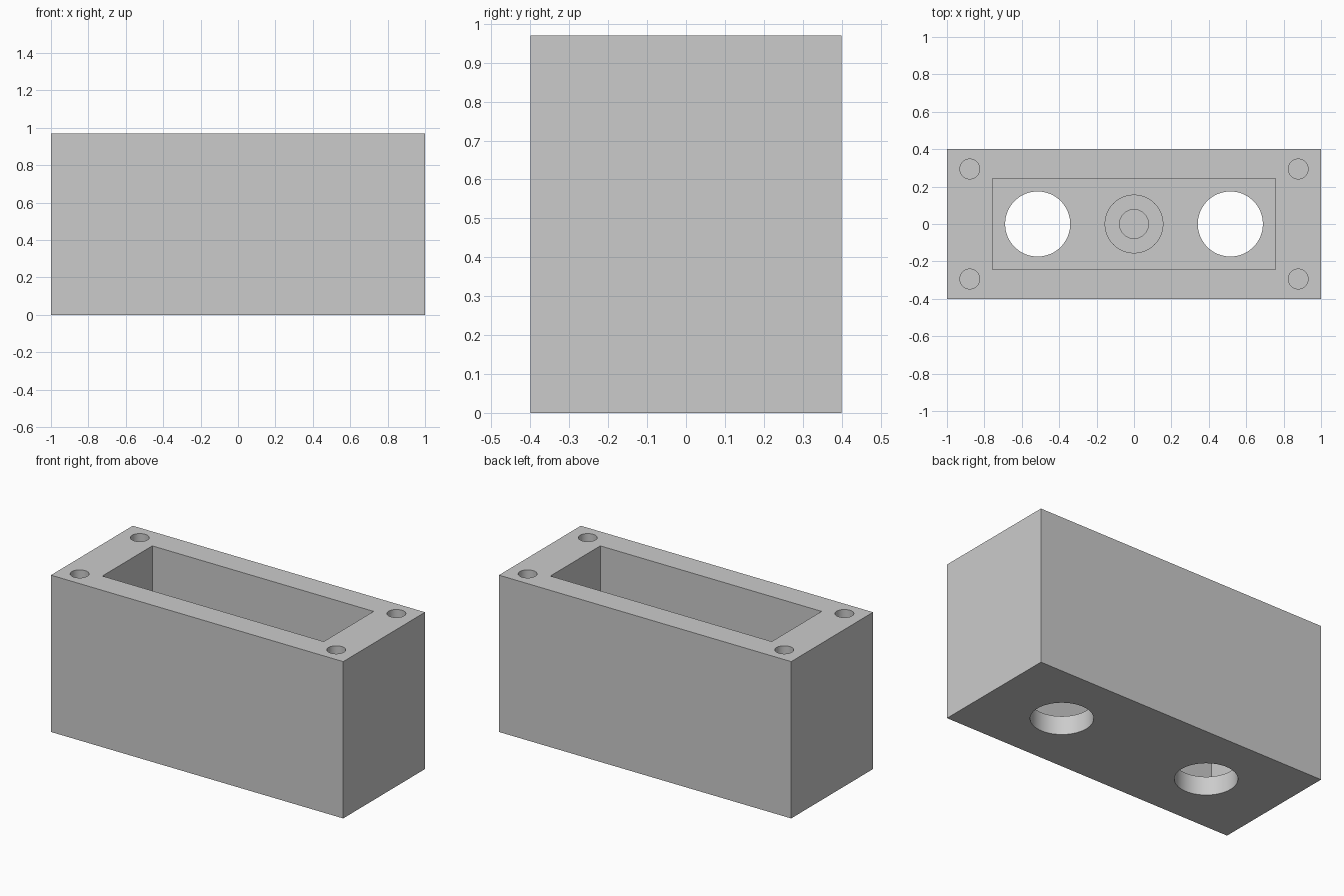
import bpy
import math

cube = bpy.data.objects.get("Cube")
if cube:
    bpy.data.objects.remove(cube, do_unlink=True)

LENGTH, DEPTH, HEIGHT = 2.0, 0.8, 0.97
FLOOR = 0.115
POST_TOP = 0.36

grey = bpy.data.materials.new("plain grey")
grey.use_nodes = True
colour = (0.6, 0.6, 0.6, 1)
grey.diffuse_color = colour
grey.node_tree.nodes["Principled BSDF"].inputs["Base Color"].default_value = colour


def block(name, sx, sy, z0, z1):
    bpy.ops.mesh.primitive_cube_add(size=1, location=(0, 0, (z0 + z1) / 2))
    ob = bpy.context.object
    ob.name = name
    ob.scale = (sx, sy, z1 - z0)
    bpy.ops.object.transform_apply(location=True, rotation=False, scale=True)
    ob.data.materials.append(grey)
    return ob


def cylinder(name, x, y, radius, z0, z1):
    bpy.ops.mesh.primitive_cylinder_add(vertices=64, radius=radius, depth=z1 - z0,
                                        location=(x, y, (z0 + z1) / 2))
    ob = bpy.context.object
    ob.name = name
    ob.data.materials.append(grey)
    return ob


def combine(target, tool, operation):
    mod = target.modifiers.new(tool.name, 'BOOLEAN')
    mod.operation = operation
    mod.solver = 'EXACT'
    mod.object = tool
    bpy.context.view_layer.objects.active = target
    bpy.ops.object.modifier_apply(modifier=mod.name)
    bpy.data.objects.remove(tool, do_unlink=True)


# Box body with a deep pocket open at the top
body = block("box_body", LENGTH, DEPTH, 0, HEIGHT)
combine(body, block("pocket", 1.515, 0.488, FLOOR, HEIGHT + 0.1), 'DIFFERENCE')

# Hollow post in the middle of the pocket floor
combine(body, cylinder("post", 0, 0, 0.157, FLOOR - 0.05, POST_TOP), 'UNION')
combine(body, cylinder("post_hole", 0, 0, 0.077, FLOOR, POST_TOP + 0.1), 'DIFFERENCE')

for sx in (-1, 1):
    # Round openings through the floor
    combine(body, cylinder("floor_hole", sx * 0.515, 0, 0.174, -0.1, FLOOR + 0.1), 'DIFFERENCE')
    # Blind screw holes in the rim corners
    for sy in (-1, 1):
        combine(body, cylinder("screw_hole", sx * 0.878, sy * 0.294, 0.053,
                               HEIGHT - 0.3, HEIGHT + 0.1), 'DIFFERENCE')

# Smooth round walls, crisp edges
bpy.ops.object.select_all(action='DESELECT')
body.select_set(True)
bpy.context.view_layer.objects.active = body
bpy.ops.object.shade_smooth_by_angle(angle=math.radians(30))
